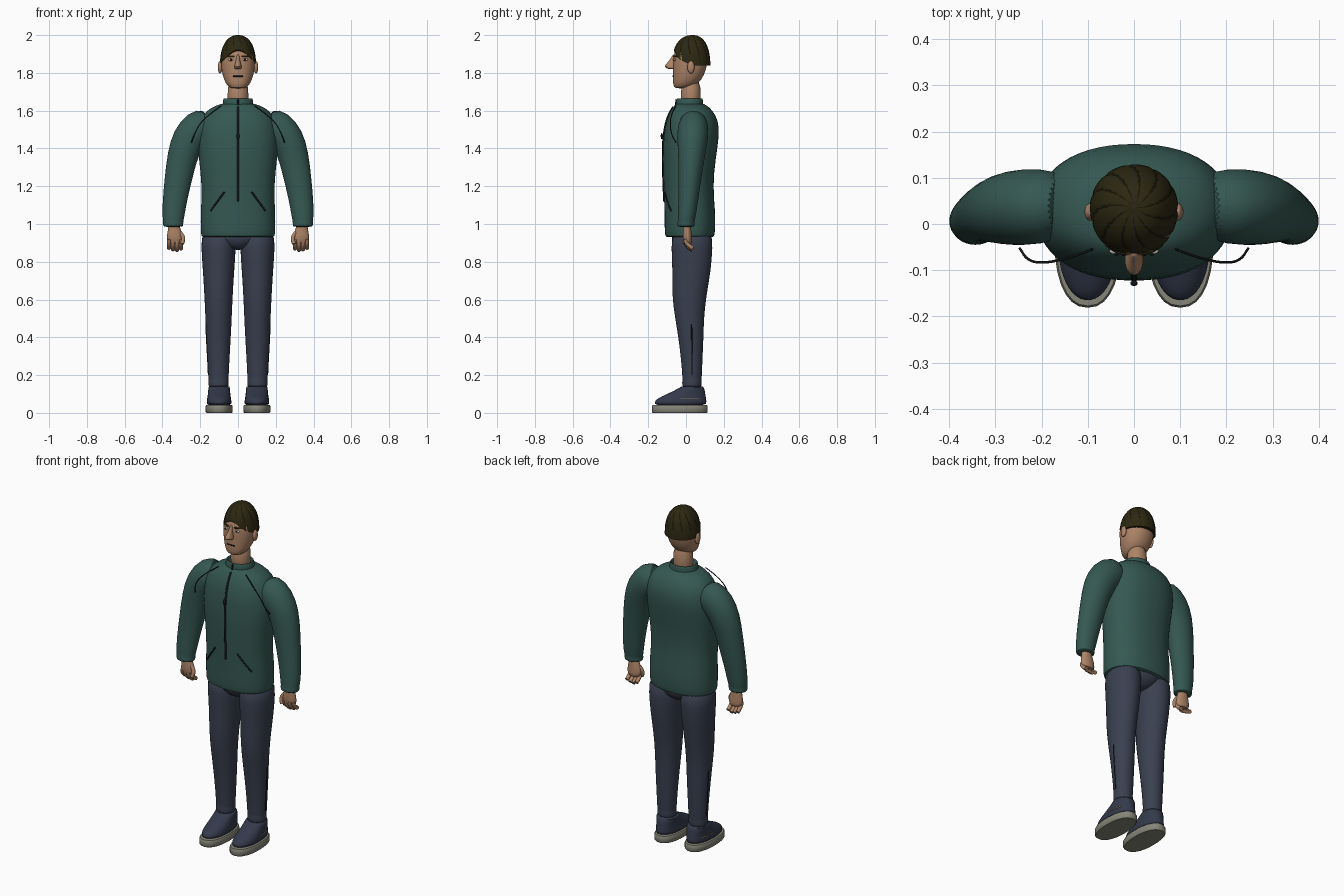
import bpy, bmesh
from math import sin, cos, pi, copysign
from mathutils import Vector, Matrix
from mathutils.bvhtree import BVHTree

if "Cube" in bpy.data.objects:
    bpy.data.objects.remove(bpy.data.objects["Cube"])


def material(name, r, g, b):
    m = bpy.data.materials.new(name)
    m.use_nodes = True
    m.diffuse_color = (r, g, b, 1)
    bsdf = m.node_tree.nodes["Principled BSDF"]
    bsdf.inputs["Base Color"].default_value = (r, g, b, 1)
    bsdf.inputs["Roughness"].default_value = 0.8
    return m


skin = material("skin", 0.42, 0.23, 0.135)
hair_brown = material("dark hair", 0.026, 0.021, 0.006)
hair_dark = material("hair groove", 0.008, 0.007, 0.002)
green = material("jacket green", 0.036, 0.098, 0.084)
navy = material("trouser navy", 0.042, 0.051, 0.08)
shoe_blue = material("shoe blue", 0.034, 0.042, 0.072)
grey = material("sole grey", 0.24, 0.235, 0.19)
black = material("seam black", 0.008, 0.009, 0.009)
white = material("eye white", 0.6, 0.56, 0.5)
tan = material("stitch tan", 0.35, 0.27, 0.12)
parts = []


def finish(name, mesh, mat, mirror=False, smooth=0):
    obj = bpy.data.objects.new(name, mesh)
    bpy.context.collection.objects.link(obj)
    if mat:
        mesh.materials.append(mat)
    if mirror:
        obj.modifiers.new("Mirror", "MIRROR").use_mirror_merge = False
    if smooth:
        sub = obj.modifiers.new("Subdivision", "SUBSURF")
        sub.levels = sub.render_levels = smooth
    parts.append(obj)
    return obj


def skin_rings(name, rings, mat, mirror=False, smooth=1, caps=True):
    """Bridge a list of point rings into a closed surface."""
    bm = bmesh.new()
    loops = [[bm.verts.new(p) for p in ring] for ring in rings]
    n = len(loops[0])
    for a, b in zip(loops, loops[1:]):
        for i in range(n):
            j = (i + 1) % n
            bm.faces.new((a[i], a[j], b[j], b[i]))
    if caps:
        bm.faces.new(loops[0][::-1])
        bm.faces.new(loops[-1])
    bmesh.ops.recalc_face_normals(bm, faces=bm.faces)
    mesh = bpy.data.meshes.new(name)
    bm.to_mesh(mesh)
    bm.free()
    return finish(name, mesh, mat, mirror, smooth)


def oval(power, n=28):
    """Unit superellipse."""
    e = 2 / power
    for i in range(n):
        c, s = cos(2 * pi * i / n), sin(2 * pi * i / n)
        yield copysign(abs(c) ** e, c), copysign(abs(s) ** e, s)


def stack(name, rows, mat, x=0, power=2.0, **kw):
    """Loft of level ovals; each row is height, half width, front y, back y."""
    rings = [[(x + w * u, (f + b) / 2 + (b - f) / 2 * v, z) for u, v in oval(power)]
             for z, w, f, b in rows]
    return skin_rings(name, rings, mat, **kw)


def limb(name, rows, mat, **kw):
    """Loft along a bent path; each row is centre x, y, z, radius, depth radius."""
    centres = [Vector(r[:3]) for r in rows]
    rings = []
    for i, (c, row) in enumerate(zip(centres, rows)):
        t = centres[min(i + 1, len(rows) - 1)] - centres[max(i - 1, 0)]
        side = Vector((-t.z, 0, t.x)).normalized()
        rings.append([c + side * row[3] * u + Vector((0, row[4] * v, 0)) for u, v in oval(2.0)])
    return skin_rings(name, rings, mat, **kw)


def tube(name, points, radius, mat, mirror=False):
    """Thin rounded cord through the points."""
    curve = bpy.data.curves.new(name, "CURVE")
    curve.dimensions = "3D"
    curve.bevel_depth, curve.bevel_resolution, curve.resolution_u = radius, 2, 6
    curve.use_fill_caps = True
    spline = curve.splines.new("BEZIER")
    spline.bezier_points.add(len(points) - 1)
    for bp, p in zip(spline.bezier_points, points):
        bp.co = p
        bp.handle_left_type = bp.handle_right_type = "AUTO"
    tmp = bpy.data.objects.new("tmp", curve)
    bpy.context.collection.objects.link(tmp)
    bpy.context.view_layer.update()
    mesh = bpy.data.meshes.new_from_object(tmp.evaluated_get(bpy.context.evaluated_depsgraph_get()))
    bpy.data.objects.remove(tmp)
    mesh.materials.clear()
    return finish(name, mesh, mat, mirror)


def ball(name, loc, scale, mat, mirror=False):
    bm = bmesh.new()
    bmesh.ops.create_uvsphere(bm, u_segments=20, v_segments=12, radius=1,
                              matrix=Matrix.LocRotScale(loc, None, scale))
    mesh = bpy.data.meshes.new(name)
    bm.to_mesh(mesh)
    bm.free()
    return finish(name, mesh, mat, mirror)


def lay_on(obj, start, end, steps, axis="y"):
    """Points of a line projected onto a surface, from the front or from the left side."""
    bpy.context.view_layer.update()
    tree = BVHTree.FromObject(obj, bpy.context.evaluated_depsgraph_get())
    out = []
    for i in range(steps + 1):
        a, z = Vector(start).lerp(Vector(end), i / steps)
        if axis == "y":
            hit = tree.ray_cast(Vector((a, -2, z)), Vector((0, 1, 0)))[0]
        else:
            hit = tree.ray_cast(Vector((2, a, z)), Vector((-1, 0, 0)))[0]
        if hit:
            out.append(hit)
    return out


# Jacket
jacket = stack("jacket_body", [
    (0.93, .185, -.10, .14), (0.932, .194, -.11, .15), (0.96, .199, -.114, .155),
    (1.06, .199, -.114, .157), (1.2, .19, -.119, .142), (1.35, .21, -.125, .158),
    (1.47, .215, -.121, .178), (1.55, .2, -.105, .172), (1.6, .17, -.082, .142),
    (1.63, .115, -.062, .11), (1.64, .07, -.045, .085)], green, power=2.25)
collar = stack("collar", [(1.6, .088, -.058, .098), (1.62, .083, -.054, .092), (1.662, .079, -.052, .09),
                          (1.667, .074, -.047, .086), (1.662, .068, -.041, .08), (1.62, .064, -.037, .076)],
               green)
limb("sleeves", [
    (.14, .04, 1.54, .08, .07), (.21, .038, 1.515, .097, .083), (.265, .035, 1.45, .09, .082),
    (.295, .03, 1.36, .081, .071), (.32, .02, 1.22, .071, .058), (.338, .01, 1.1, .063, .051),
    (.343, .003, 1.03, .057, .047), (.343, .001, 1.015, .053, .044), (.343, 0, 1.005, .054, .046),
    (.343, 0, .987, .053, .045), (.343, 0, .985, .044, .038)], green, mirror=True)
tube("zipper", lay_on(jacket, (0, 1.12), (0, 1.62), 12), .006, black)
tube("collar_zipper", lay_on(collar, (0, 1.62), (0, 1.66), 3), .005, black)
ball("zipper_pull", (0, -.128, 1.465), (.008, .006, .016), black)
tube("pocket_slits", lay_on(jacket, (.072, 1.17), (.145, 1.07), 5), .005, black, mirror=True)
tube("shoulder_seams", [(.09, -.055, 1.625), (.15, -.075, 1.58), (.2, -.083, 1.53),
                        (.23, -.075, 1.475), (.247, -.053, 1.43)], .0028, black, mirror=True)

# Trousers
legs = stack("trouser_legs", [
    (.97, .09, -.075, .14), (.88, .093, -.079, .142), (.75, .083, -.071, .132),
    (.62, .075, -.075, .108), (.5, .07, -.058, .095), (.4, .065, -.04, .093),
    (.25, .056, -.023, .086), (.19, .054, -.02, .084), (.18, .052, -.018, .082),
    (.165, .054, -.021, .084), (.14, .053, -.02, .083), (.135, .045, -.012, .075)],
    navy, x=.103, mirror=True)
stack("trouser_seat", [(.98, .15, -.08, .14), (.92, .15, -.078, .14), (.885, .085, -.06, .115),
                       (.862, .03, -.03, .08)], navy)
tube("trouser_seams", lay_on(legs, (.03, .47), (.032, .2), 8, "x"), .003, black, mirror=True)

# Shoes
stack("shoe_soles", [(0, .067, -.176, .11), (.006, .072, -.181, .115), (.034, .072, -.181, .115),
                     (.041, .068, -.177, .111)], grey, x=.1, power=2.3, mirror=True, smooth=0)
shoes = stack("shoe_uppers", [
    (.035, .067, -.172, .11), (.06, .066, -.168, .109), (.078, .063, -.15, .107),
    (.098, .06, -.105, .103), (.12, .058, -.058, .1), (.138, .057, -.028, .093),
    (.142, .052, -.02, .086)], shoe_blue, x=.1, power=2.15, mirror=True)
tube("shoe_stitching", lay_on(shoes, (-.03, .078), (.07, .078), 6, "x"), .002, tan, mirror=True)

# Hands
limb("palms", [(.34, .003, 1.01, .03, .022), (.338, .006, .975, .031, .021), (.335, .006, .945, .042, .024),
               (.333, .008, .915, .044, .024), (.334, .012, .89, .034, .018)], skin, mirror=True)
for i, finger in enumerate(("index", "middle", "ring", "little")):
    x = .302 + .021 * i
    drop = .008 * abs(i - 1.3)
    tube(finger + "_fingers", [(x, -.004, .92), (x, .004, .885 + drop), (x, .024, .866 + drop),
                               (x, .036, .858 + drop)], .011, skin, mirror=True)
tube("thumbs", [(.306, .002, .955), (.29, -.004, .925), (.296, -.01, .895)], .011, skin, mirror=True)

# Head
stack("neck", [(1.6, .058, -.03, .08), (1.68, .055, -.027, .077), (1.77, .054, -.025, .078)], skin)
head = stack("head", [
    (1.718, .026, -.05, .0), (1.724, .048, -.064, .03), (1.745, .066, -.07, .068),
    (1.785, .082, -.069, .095), (1.835, .09, -.069, .112), (1.885, .091, -.068, .117),
    (1.935, .08, -.053, .112), (1.975, .05, -.02, .085), (1.985, .02, .01, .055)], skin, power=2.15)
stack("nose", [(1.9, .007, -.07, -.045), (1.87, .01, -.084, -.045), (1.845, .016, -.108, -.045),
               (1.832, .021, -.115, -.045), (1.822, .019, -.1, -.045), (1.82, .01, -.085, -.045)], skin)
ball("ears", (.095, .026, 1.83), (.012, .019, .033), skin, mirror=True)
eye = lay_on(head, (.038, 1.87), (.04, 1.87), 1)[0]
ball("eyes", eye, (.015, .007, .007), white, mirror=True)
ball("pupils", eye + Vector((0, -.005, 0)), (.006, .004, .006), black, mirror=True)
tube("eyebrows", lay_on(head, (.018, 1.888), (.06, 1.888), 4), .005, hair_brown, mirror=True)
tube("mouth", lay_on(head, (-.025, 1.782), (.025, 1.782), 6), .0035, black)

# Hair: a cap with an arched front hairline and swirling grooves
rings, n, levels, top, base = [], 132, 18, 2.0, 1.84
for k in range(levels + 1):
    t = k / levels
    ring = []
    for i in range(n):
        a = 2 * pi * i / n
        front = max(0, -sin(a))
        rim = base + .02 * front ** .4 + .062 * front ** 3
        z = rim + (top - rim) * sin(t * pi / 2 * .98)
        r = (1 - ((z - base) / (top - base)) ** 2.3) ** (1 / 2.3)
        r *= 1 - .03 * max(0, cos(11 * a + 6 * t)) ** 6
        y = .035 + r * sin(a) * (.094 if sin(a) > 0 else .11)
        ring.append((.0955 * r * cos(a), y, z))
    rings.append(ring)
hair = skin_rings("hair", rings, hair_brown, smooth=0)
hair.data.materials.append(hair_dark)
for f in hair.data.polygons[:n * levels]:
    k, i = divmod(f.index, n)
    if cos(22 * pi * (i + .5) / n + 6 * (k + .5) / levels) > .9 and k > 3:
        f.material_index = 1

# Smooth shading with kept edges
bpy.ops.object.select_all(action="DESELECT")
for obj in parts:
    obj.select_set(True)
bpy.context.view_layer.objects.active = parts[0]
bpy.ops.object.shade_smooth_by_angle(angle=.8)
